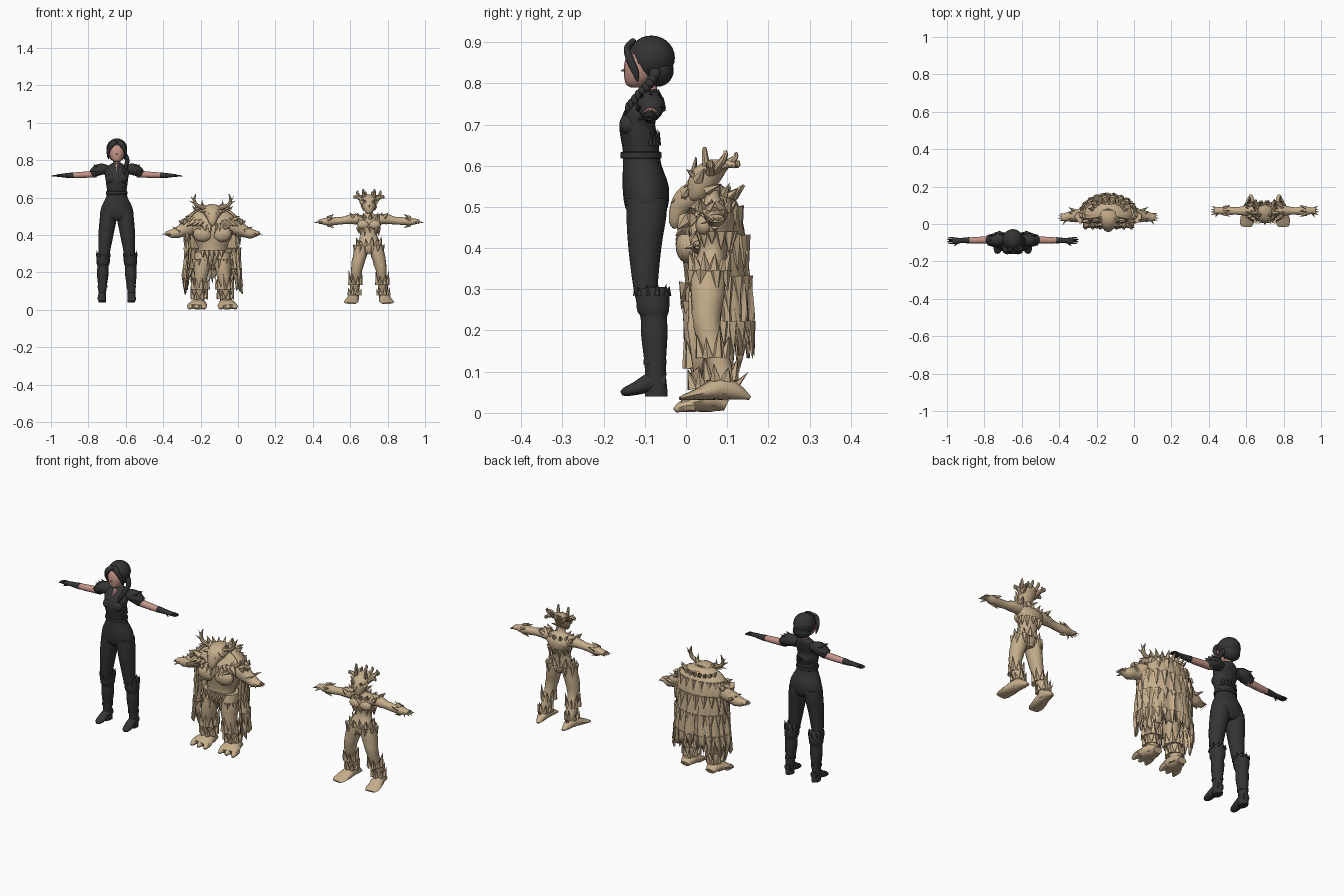
import bpy, bmesh, math, random
from mathutils import Vector, Matrix
random.seed(4)


def material(name, rgb):
    m = bpy.data.materials.new(name)
    m.diffuse_color = (*rgb, 1)
    return m


BLACK = material("black cloth", (0.034, 0.034, 0.034))
SKIN = material("skin", (0.56, 0.30, 0.25))
WOOD = material("pale bark", (0.56, 0.42, 0.26))
W, B, T = -0.648, -0.137, 0.70      # centre x of woman, beast, tree figure


def finish(name, bm, mat):
    bmesh.ops.recalc_face_normals(bm, faces=bm.faces)
    me = bpy.data.meshes.new(name)
    bm.to_mesh(me)
    bm.free()
    me.materials.append(mat)
    ob = bpy.data.objects.new(name, me)
    bpy.context.collection.objects.link(ob)
    return ob


def smooth_path(pts, sub):
    out = []
    for i in range(len(pts) - 1):
        p = [pts[max(0, min(len(pts) - 1, i + k))] for k in (-1, 0, 1, 2)]
        for j in range(sub):
            t = j / sub
            out.append([0.5 * (2*b + (c-a)*t + (2*a-5*b+4*c-d)*t*t + (3*b-a-3*c+d)*t**3)
                        for a, b, c, d in zip(*p)])
    return out + [list(pts[-1])]


def tube(name, ox, pts, mat, mirror=False, flat=False, ref=(1, 0, 0), n=14, rough=0, sub=3):
    """Loft through (x, y, z, rx, ry); rx lies along ref. flat keeps rings level."""
    for s in (1, -1) if mirror else (1,):
        path = smooth_path(pts, sub)
        C = [Vector((s * p[0] + ox, p[1], p[2])) for p in path]
        bm, rings = bmesh.new(), []
        for i, p in enumerate(path):
            t = Vector((0, 0, 1)) if flat else (C[min(i+1, len(C)-1)] - C[max(i-1, 0)]).normalized()
            u = Vector(ref)
            u = (u - t * u.dot(t)).normalized()
            v = t.cross(u)
            ring = []
            for k in range(n):
                a, f = math.tau * k / n, 1 + random.uniform(-rough, rough)
                ring.append(bm.verts.new(C[i] + f * (u * max(p[3], .001) * math.cos(a)
                                                     + v * max(p[4], .001) * math.sin(a))))
            rings.append(ring)
        for r, q in zip(rings, rings[1:]):
            for k in range(n):
                bm.faces.new((r[k], r[(k+1) % n], q[(k+1) % n], q[k]))
        bm.faces.new(rings[0])
        bm.faces.new(rings[-1])
        finish(name, bm, mat)


def ball(name, ox, c, r, mat, mirror=False):
    for s in (1, -1) if mirror else (1,):
        bm = bmesh.new()
        bmesh.ops.create_uvsphere(bm, u_segments=20, v_segments=14, radius=1)
        bm.transform(Matrix.Translation((ox + s*c[0], c[1], c[2])) @ Matrix.Diagonal((*r, 1)))
        finish(name, bm, mat)


def spikes(name, ox, items, mat, mirror=False):
    """Pointed shards, each (base, tip, radius)."""
    bm = bmesh.new()
    for s in (1, -1) if mirror else (1,):
        for b, t, r in items:
            b, t = Vector((s*b[0]+ox, b[1], b[2])), Vector((s*t[0]+ox, t[1], t[2]))
            q = (t - b).to_track_quat('Z', 'Y')
            ring = [bm.verts.new(b + q @ Vector((r*math.cos(k*math.tau/5), r*math.sin(k*math.tau/5), 0)))
                    for k in range(5)]
            tip = bm.verts.new(t)
            bm.faces.new(ring)
            for k in range(5):
                bm.faces.new((ring[k], ring[(k+1) % 5], tip))
    finish(name, bm, mat)


def collar(c, rx, ry, h, flare, count, r, a0=0, a1=math.tau):
    """Shards standing round an ellipse."""
    out = []
    for i in range(count):
        a = a0 + (a1 - a0) * (i + .5) / count
        ca, sa, l = math.cos(a), math.sin(a), random.uniform(.6, 1.15)
        out.append(((c[0]+rx*ca, c[1]+ry*sa, c[2]),
                    (c[0]+(rx+flare)*ca, c[1]+(ry+flare)*sa, c[2]+h*l), r))
    return out


Y = (0, 1, 0)

# ---- woman in black ----
tube("woman_torso", W, [(0, -.096, .475, .05, .035), (0, -.096, .50, .088, .052), (0, -.098, .55, .082, .056),
     (0, -.106, .60, .058, .047), (0, -.109, .635, .052, .044), (0, -.113, .67, .057, .046),
     (0, -.118, .70, .060, .043), (0, -.106, .74, .066, .040), (0, -.090, .77, .045, .028),
     (0, -.087, .785, .022, .021)], BLACK, flat=True, n=20)
ball("woman_bust", W, (.028, -.135, .70), (.029, .027, .028), BLACK, True)
tube("woman_belt", W, [(0, -.109, .617, .056, .047), (0, -.109, .619, .058, .050), (0, -.109, .632, .058, .050),
     (0, -.109, .634, .054, .046)], BLACK, flat=True, n=20, sub=1)
tube("woman_leg", W, [(.045, -.096, .52, .042, .050), (.047, -.096, .48, .045, .050), (.058, -.100, .40, .040, .041),
     (.068, -.098, .30, .030, .030), (.070, -.09, .26, .026, .028)], BLACK, True, True)
tube("woman_boot", W, [(.072, -.082, .305, .028, .032), (.072, -.081, .295, .036, .041), (.073, -.080, .25, .035, .040),
     (.074, -.078, .232, .030, .033), (.075, -.077, .19, .031, .033), (.077, -.075, .125, .023, .027),
     (.078, -.074, .09, .021, .026), (.078, -.072, .05, .020, .028), (.078, -.072, .04, .02, .028)], BLACK, True, True)
tube("woman_boot_band", W, [(.077, -.075, .13, .026, .029), (.077, -.075, .118, .026, .029)], BLACK, True, True, sub=1)
tube("woman_shoe", W, [(.078, -.050, .075, .018, .022), (.078, -.08, .076, .021, .025), (.080, -.12, .060, .023, .017),
     (.081, -.148, .051, .018, .011), (.081, -.157, .047, .008, .005)], BLACK, True)
spikes("woman_knee_flare", W, collar((.072, -.082, .285), .033, .038, .03, .004, 10, .009), BLACK, True)
# arms, gloves and fingers
tube("woman_sleeve", W, [(.045, -.085, .745, .022, .024), (.075, -.085, .752, .033, .030), (.105, -.085, .745, .033, .031),
     (.128, -.085, .728, .026, .024), (.134, -.085, .724, .018, .018)], BLACK, True, ref=Y)
spikes("woman_sleeve_tufts", W, [((.09, y, .758), (.128, y*1.12+.01, .778), .012) for y in (-.105, -.085, -.065)]
       + [((.10, y, .74), (.142, y, .742), .012) for y in (-.112, -.06)], BLACK, True)
tube("woman_arm", W, [(.11, -.085, .726, .018, .019), (.17, -.086, .722, .018, .017), (.21, -.087, .720, .017, .016),
     (.27, -.088, .718, .012, .011)], SKIN, True, ref=Y)
tube("woman_glove", W, [(.232, -.087, .719, .017, .016), (.27, -.088, .718, .014, .013), (.29, -.089, .718, .015, .010),
     (.315, -.089, .717, .017, .008), (.322, -.089, .716, .012, .006)], BLACK, True, ref=Y)
for i in range(4):
    y = -.102 + .009 * i
    tube("woman_finger", W, [(.315, y, .717, .004, .004), (.335, y*1.03+.003, .717, .004, .004),
         (.350 - .004*(i in (0, 3)), y*1.04+.004, .714, .002, .002)], BLACK, True, ref=Y, n=6, sub=2)
tube("woman_thumb", W, [(.292, -.10, .716, .005, .005), (.312, -.115, .712, .003, .003)], BLACK, True, ref=Y, n=6)
# head, hair and braid
tube("woman_neck", W, [(0, -.088, .765, .021, .020), (0, -.09, .81, .019, .019)], SKIN, flat=True)
tube("woman_face", W, [(0, -.122, .790, .010, .012), (0, -.119, .797, .022, .026), (0, -.112, .815, .036, .038),
     (0, -.110, .845, .044, .040), (0, -.105, .875, .040, .036), (0, -.100, .89, .02, .02)], SKIN, flat=True, n=20)
spikes("woman_nose", W, [((0, -.145, .833), (0, -.160, .830), .007)], SKIN)
ball("woman_hair", W, (0, -.084, .862), (.055, .057, .054), BLACK)
ball("woman_back_hair", W, (0, -.068, .832), (.046, .038, .040), BLACK)
tube("woman_fringe", W, [(.004, -.128, .902, .010, .008), (.025, -.143, .885, .014, .008), (.043, -.135, .855, .010, .010),
     (.047, -.122, .825, .006, .008), (.044, -.118, .805, .002, .002)], BLACK, True)
for i, p in enumerate(smooth_path([(.044, -.075, .825), (.056, -.088, .80), (.050, -.115, .772), (.040, -.14, .742)], 3)):
    ball("woman_braid_knot", W, p, (.015 - .0007*i, .014 - .0007*i, .013), BLACK)
spikes("woman_braid_end", W, [((.040, -.14, .742), (.036, -.149, .715), .008)], BLACK)
spikes("woman_neckline", W, [((0, -.112, .772), (0, -.148, .742), .011)], SKIN)
spikes("woman_back_hem", W, collar((0, -.108, .65), .050, .040, .04, .004, 9, .008, .4, 2.75), BLACK)

# ---- horned beast with ragged cloak ----
tube("beast_torso", B, [(0, .055, .235, .035, .03), (0, .055, .27, .078, .055), (0, .055, .32, .074, .055),
     (0, .052, .38, .098, .062), (0, .052, .43, .130, .068), (0, .06, .47, .140, .068), (0, .068, .51, .110, .055),
     (0, .07, .54, .05, .035)], WOOD, flat=True, n=20, rough=.05)
ball("beast_chest", B, (.05, .005, .405), (.052, .03, .042), WOOD, True)
tube("beast_leg", B, [(.048, .055, .31, .045, .052), (.053, .045, .25, .047, .052), (.062, .035, .18, .037, .04),
     (.068, .045, .12, .035, .038), (.072, .055, .06, .031, .033), (.074, .055, .015, .036, .036)], WOOD, True, True, rough=.06)
tube("beast_foot", B, [(.074, .098, .018, .025, .014), (.075, .06, .032, .040, .030), (.08, .015, .024, .052, .022),
     (.083, -.008, .015, .050, .014)], WOOD, True, rough=.04)
for dx in (-.034, 0, .034):
    tube("beast_toe", B, [(.083+dx, .02, .020, .017, .018), (.083+dx*1.1, -.01, .015, .016, .014),
         (.083+dx*1.2, -.027, .006, .006, .006)], WOOD, True, n=8)
spikes("beast_shin_bark", B, collar((.066, .045, .11), .037, .038, .075, .012, 9, .017)
       + collar((.07, .05, .06), .034, .034, .06, .016, 8, .016)
       + collar((.052, .05, .27), .044, .048, -.06, .006, 8, .018), WOOD, True)
tube("beast_arm", B, [(.085, .05, .455, .045, .05), (.13, .048, .44, .042, .044), (.17, .044, .42, .032, .032),
     (.205, .040, .408, .029, .027), (.232, .036, .408, .020, .017), (.25, .034, .408, .018, .010)],
     WOOD, True, ref=Y, rough=.06)
spikes("beast_fingers", B, [((.236, .024+.009*i, .408), (.270-.003*abs(i-1), .018+.013*i, .403), .008) for i in range(4)]
       + [((.225, .024, .406), (.245, -.005, .398), .009)], WOOD, True)
spikes("beast_shoulder_bark", B, [((.10+.012*i, .02+.02*(i % 4), .475), (.150+.006*(i % 3), .01+.027*(i % 4), .50-.012*i), .022)
       for i in range(6)] + [((.17, y, .42), (.215, y*1.4, .445), .014) for y in (.02, .045, .065)]
       + [((.06+.02*i, .0, .47), (.08+.03*i, -.022, .445), .02) for i in range(3)], WOOD, True)
spikes("beast_mane", B, [((x, .0, .46 - abs(x)*.2), (x*.8, -.026, .40 + abs(x)*.4), .02) for x in (-.075, -.045, -.015, .015, .045, .075)]
       + [((x, .0, .315), (x, -.012, .25+abs(x)*.5), .018) for x in (-.05, -.025, 0, .025, .05)], WOOD)
# head and antlers
tube("beast_head", B, [(0, .07, .525, .055, .035), (0, .03, .527, .056, .038), (0, .0, .512, .044, .034),
     (0, -.018, .488, .029, .024), (0, -.026, .462, .018, .016), (0, -.024, .448, .006, .006)], WOOD, rough=.03)
spikes("beast_brow", B, [((.03, .0, .53), (.072, -.012, .522), .016), ((.015, -.01, .525), (.022, -.035, .51), .012),
       ((.04, .03, .545), (.06, .035, .575), .015)], WOOD, True)
tube("beast_antler", B, [(.03, .022, .54, .013, .013), (.062, .020, .550, .011, .011), (.088, .018, .562, .010, .010),
     (.097, .020, .588, .008, .008), (.088, .024, .620, .002, .002)], WOOD, True, ref=Y, n=8)
spikes("beast_tines", B, [((.085, .018, .562), (.126, .010, .585), .009), ((.07, .02, .552), (.108, .0, .540), .008),
       ((.055, .02, .548), (.055, .01, .592), .008), ((.094, .02, .575), (.118, .025, .612), .006)], WOOD, True)
# cloak: wrapped sheet with folds and a torn hem
bm = bmesh.new()
prof = smooth_path([(.555, .03, .03), (.53, .095, .062), (.48, .142, .082), (.40, .145, .092), (.30, .140, .100),
                    (.20, .147, .106), (.08, .158, .112)], 2)
cols, grid = 44, []
hem = [random.uniform(.0, .07) + (.09 if k % 4 == 0 else 0) for k in range(cols + 1)]
for i, (z, w, d) in enumerate(prof):
    f, row = i / (len(prof) - 1), []
    for k in range(cols + 1):
        a = math.radians(-112 + 224 * k / cols)
        fold = 1 + f * .05 * math.sin(k * 1.9) + random.uniform(-.025, .025)
        drop = max(0, f - .5) * 2 * (hem[k] + .07 * math.cos(a)**8)
        row.append(bm.verts.new((B + w*fold*math.sin(a), .052 + d*fold*math.cos(a), z + drop)))
    grid.append(row)
for r, q in zip(grid, grid[1:]):
    for k in range(cols):
        bm.faces.new((r[k], r[k+1], q[k+1], q[k]))
cloak = finish("beast_cloak", bm, WOOD)
mod = cloak.modifiers.new("thickness", 'SOLIDIFY')
mod.thickness = .008
spikes("beast_cloak_bark", B, [it for z, w, d, c in ((.50, .125, .072, 11), (.43, .14, .088, 12), (.33, .138, .094, 12), (.22, .142, .1, 15))
       for it in collar((0, .052, z), w, d, -.085, .014, c, .018, -.25, math.pi + .25)], WOOD)
spikes("beast_back_thorns", B, collar((0, .06, .525), .085, .055, .03, .03, 9, .013, .1, 3.0), WOOD)

# ---- slender tree figure ----
tube("tree_torso", T, [(0, .055, .30, .03, .03), (0, .055, .33, .064, .043), (0, .058, .36, .058, .040),
     (0, .068, .40, .044, .034), (0, .074, .44, .058, .042), (0, .075, .475, .076, .043), (0, .072, .50, .060, .032),
     (0, .065, .515, .022, .022), (0, .058, .54, .019, .02)], WOOD, flat=True, n=18, rough=.04)
ball("tree_chest", T, (.03, .045, .455), (.033, .022, .026), WOOD, True)
tube("tree_leg", T, [(.038, .055, .345, .036, .044), (.046, .053, .30, .038, .042), (.060, .050, .24, .034, .036),
     (.068, .055, .19, .028, .032), (.073, .073, .14, .027, .030), (.078, .088, .09, .025, .030),
     (.081, .090, .045, .026, .034)], WOOD, True, True, rough=.05)
tube("tree_foot", T, [(.074, .155, .036, .008, .005), (.078, .125, .05, .022, .019), (.083, .085, .060, .030, .028),
     (.092, .04, .048, .036, .017), (.098, .005, .040, .036, .009), (.100, -.015, .035, .026, .004)], WOOD, True, rough=.04)
spikes("tree_leg_bark", T, collar((.072, .065, .135), .027, .031, .07, .012, 8, .014)
       + collar((.078, .085, .08), .026, .03, .05, .012, 7, .014)
       + collar((.04, .055, .345), .034, .040, -.05, .008, 7, .015)
       + [((.081, .11, .055), (.082, .152, .10), .012)], WOOD, True)
spikes("tree_waist_bark", T, collar((0, .057, .345), .058, .040, .045, .012, 12, .015)
       + collar((0, .074, .44), .055, .040, -.05, .0, 11, .015)
       + collar((0, .07, .49), .055, .032, .03, .022, 11, .014), WOOD)
tube("tree_arm", T, [(.055, .072, .485, .030, .028), (.095, .072, .484, .029, .027), (.14, .070, .477, .021, .020),
     (.18, .070, .474, .021, .021), (.225, .071, .472, .022, .021), (.252, .072, .472, .017, .014),
     (.27, .073, .472, .021, .010)], WOOD, True, ref=Y, rough=.06)
spikes("tree_fingers", T, [((.262, .058+.009*i, .472), (.294-.004*abs(i-1), .048+.016*i, .465), .007) for i in range(4)]
       + [((.25, .062, .47), (.268, .034, .458), .008)], WOOD, True)
spikes("tree_arm_bark", T, [((.08, y, .495), (.105, y*1.25-.015, .520), .014) for y in (.04, .062, .085, .1)]
       + [((.22, y, z), (.185, .07+(y-.07)*2.1, .472+(z-.472)*2.2), .012) for y, z in ((.055, .482), (.085, .482), (.07, .49), (.07, .456))],
       WOOD, True)
# head with a crown of swept twigs
tube("tree_head", T, [(0, .022, .515, .010, .010), (0, .030, .525, .022, .024), (0, .040, .55, .034, .036),
     (0, .052, .58, .041, .042), (0, .068, .60, .040, .040), (0, .08, .615, .022, .022)], WOOD, flat=True, rough=.03)
spikes("tree_nose", T, [((0, .012, .562), (0, -.006, .545), .009)], WOOD)
spikes("tree_face_bark", T, [((.03, .03, .565), (.060, .045, .595), .015), ((.025, .05, .54), (.045, .085, .555), .013),
       ((.018, .02, .575), (.035, .0, .592), .010)], WOOD, True)
for tx, ty, tz, bx in ((.078, .06, .612, .035), (.062, .095, .636, .03), (.030, .045, .645, .02), (.018, .12, .632, .012),
                       (.05, .125, .612, .03)):
    tube("tree_twig", T, [(bx, .06, .585, .014, .014), (bx*.45+tx*.6, .02+ty*.65, .604, .010, .010),
         (tx, ty, tz-.012, .007, .007), (tx*.97, ty, tz, .004, .004)], WOOD, True, ref=Y, n=7, rough=.05)

# smooth shading with sharp creases kept
bpy.ops.object.select_all(action='SELECT')
bpy.context.view_layer.objects.active = cloak
bpy.ops.object.shade_smooth_by_angle(angle=math.radians(42))
